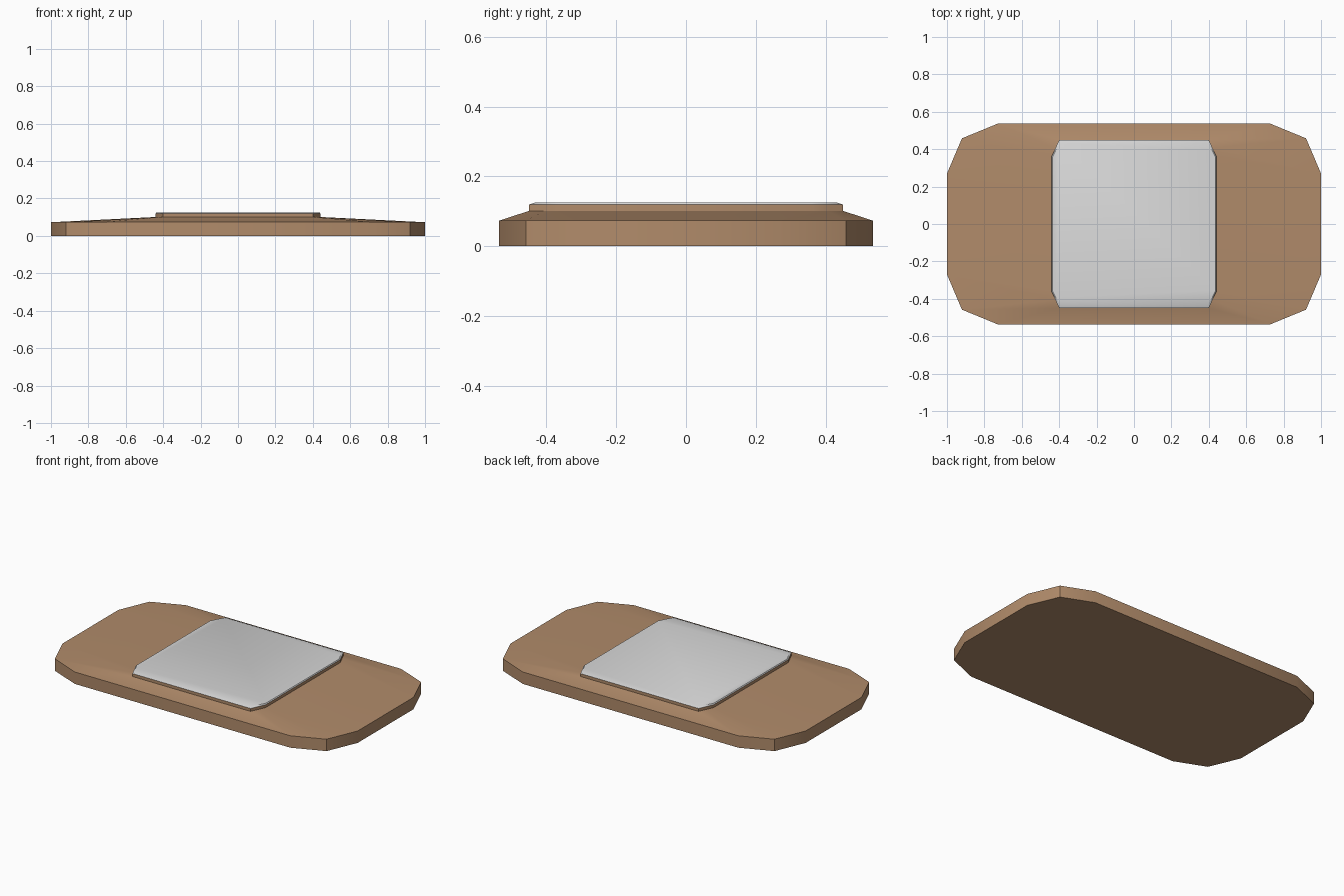
import bpy, bmesh, math

cube = bpy.data.objects.get("Cube")
if cube:
    bpy.data.objects.remove(cube, do_unlink=True)


def material(name, color):
    m = bpy.data.materials.new(name)
    m.use_nodes = True
    m.diffuse_color = color
    m.node_tree.nodes["Principled BSDF"].inputs["Base Color"].default_value = color
    return m


def outline(quarter):
    """Mirror a quarter outline into a full counter-clockwise loop."""
    back = [(-x, y) for x, y in reversed(quarter)]
    half = quarter + back
    return half + [(-x, -y) for x, y in half]


def loft(name, rings, mat, angle=30):
    """Skin a stack of (outline, height) rings and cap both ends."""
    bm = bmesh.new()
    loops = [[bm.verts.new((x, y, z)) for x, y in outline(q)] for q, z in rings]
    n = len(loops[0])
    for low, high in zip(loops, loops[1:]):
        for i in range(n):
            j = (i + 1) % n
            bm.faces.new((low[i], low[j], high[j], high[i]))
    bm.faces.new(list(reversed(loops[0])))
    bm.faces.new(loops[-1])
    mesh = bpy.data.meshes.new(name)
    bm.to_mesh(mesh)
    bm.free()
    mesh.materials.append(mat)
    ob = bpy.data.objects.new(name, mesh)
    bpy.context.collection.objects.link(ob)
    bpy.ops.object.select_all(action='DESELECT')
    ob.select_set(True)
    bpy.context.view_layer.objects.active = ob
    bpy.ops.object.shade_smooth_by_angle(angle=math.radians(angle))
    return ob


brown = material("warm brown", (0.44, 0.26, 0.145, 1))
grey = material("light grey", (0.68, 0.68, 0.68, 1))

rim = [(1.0, 0.27), (0.92, 0.458), (0.73, 0.536)]
pad = [(0.44, 0.362), (0.42, 0.406), (0.40, 0.45)]
pad_top = [(0.437, 0.355), (0.418, 0.393), (0.396, 0.432)]

# Slab with edges sloping up to a raised central step
loft("base_slab", [(rim, 0), (rim, 0.073), (pad, 0.101), (pad, 0.119)], brown)

# Pale panel capping the step, with softened edges
loft("top_panel", [(pad, 0.119), (pad_top, 0.125)], grey)
